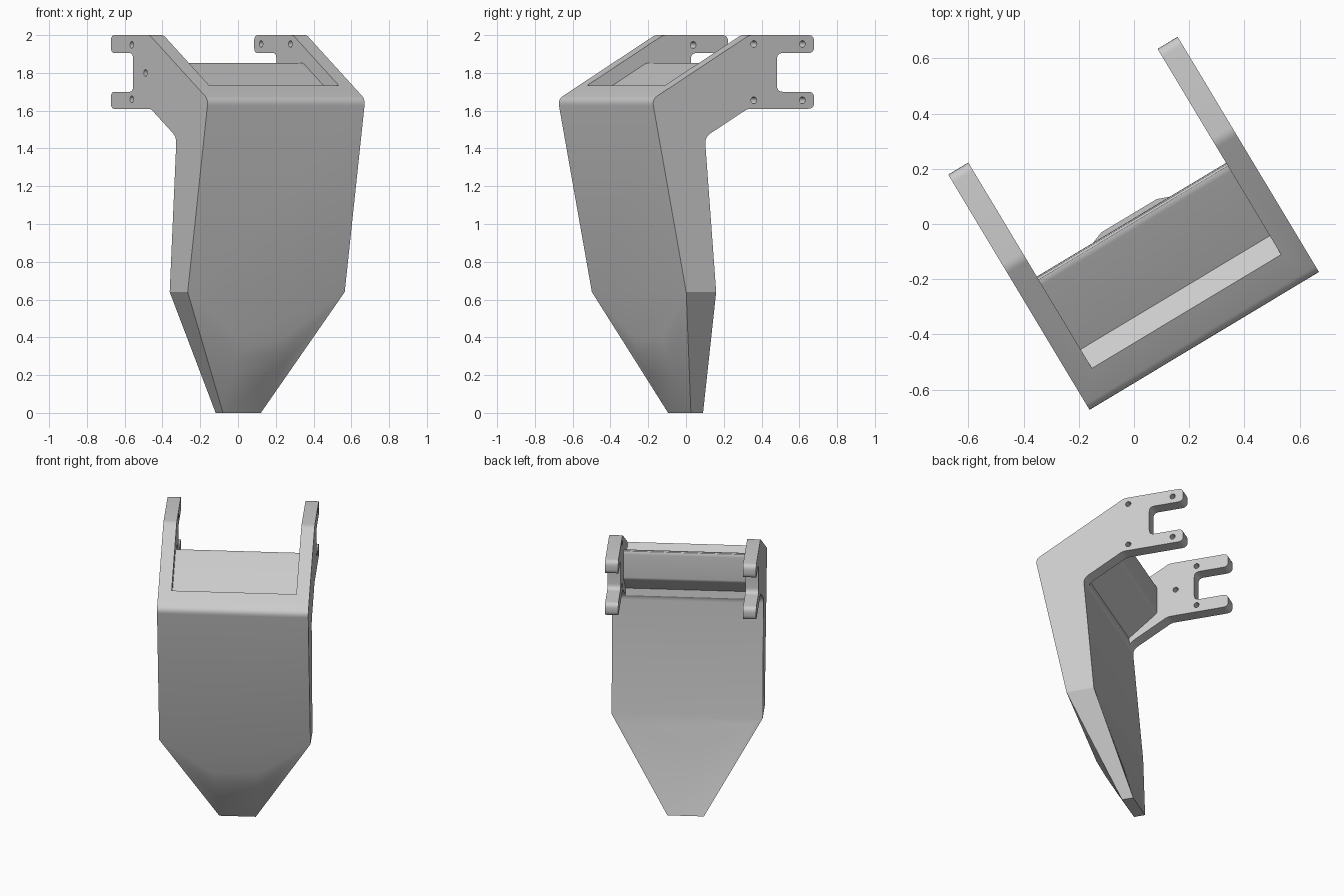
import bpy, bmesh, math
from mathutils import Vector, Matrix

if "Cube" in bpy.data.objects:
    bpy.data.objects.remove(bpy.data.objects["Cube"])

HALF = 0.485      # half width over the arms
INNER = 0.40      # half width between the arms

grey = bpy.data.materials.new("plain grey")
grey.use_nodes = True
grey.diffuse_color = (0.6, 0.6, 0.6, 1)
grey.node_tree.nodes["Principled BSDF"].inputs["Base Color"].default_value = (0.6, 0.6, 0.6, 1)


def rounded(corners, steps=5):
    """Outline from (y, z, radius) corners, with softened corners."""
    out = []
    for i, (y, z, r) in enumerate(corners):
        p = Vector((y, z))
        if not r:
            out.append(p)
            continue
        a = p + (Vector(corners[i - 1][:2]) - p).normalized() * r
        b = p + (Vector(corners[(i + 1) % len(corners)][:2]) - p).normalized() * r
        for k in range(steps + 1):
            t = k / steps
            out.append(a * (1 - t) ** 2 + p * 2 * t * (1 - t) + b * t * t)
    return out


def extrude(bm, outline, half, skip_last=False):
    """Extrude a (y, z) outline across x; returns both vertex rings."""
    left = [bm.verts.new((half, p.x, p.y)) for p in outline]
    right = [bm.verts.new((-half, p.x, p.y)) for p in outline]
    bm.faces.new(left)
    bm.faces.new(right)
    n = len(outline)
    for i in range(n - 1 if skip_last else n):
        j = (i + 1) % n
        bm.faces.new((left[i], left[j], right[j], right[i]))
    return left, right


def finish(bm, name):
    bmesh.ops.recalc_face_normals(bm, faces=bm.faces)
    mesh = bpy.data.meshes.new(name)
    bm.to_mesh(mesh)
    bm.free()
    obj = bpy.data.objects.new(name, mesh)
    bpy.context.collection.objects.link(obj)
    mesh.materials.append(grey)
    return obj


# Side outline with forked arm, ending at the waist above the tip
side = rounded([
    (-0.105, 0.64, 0), (-0.175, 1.46, 0.04), (0.09, 1.61, 0.02),
    (0.5, 1.61, 0.035), (0.5, 1.70, 0.035), (0.27, 1.70, 0.035),
    (0.27, 1.905, 0.035), (0.5, 1.905, 0.035), (0.5, 2.0, 0.035),
    (0.10, 2.0, 0.02), (-0.5, 1.66, 0.035), (-0.29, 0.64, 0)])
bm = bmesh.new()
left, right = extrude(bm, side, HALF, skip_last=True)
back_l, back_r, front_l, front_r = left[0], right[0], left[-1], right[-1]

# Tapered tip: front strip rolling down to the narrow end
rows = [(front_l, front_r)]
for x, y, z in [(0.15, -0.24, 0.40), (0.14, -0.205, 0.30), (0.13, -0.15, 0.19), (0.117, -0.04, 0)]:
    rows.append((bm.verts.new((x, y, z)), bm.verts.new((-x, y, z))))
for (a, b), (c, d) in zip(rows, rows[1:]):
    bm.faces.new((a, b, d, c))
for upper, lower in zip(rows[1:], rows[2:]):
    bm.faces.new((front_l, upper[0], lower[0]))
    bm.faces.new((front_r, upper[1], lower[1]))

# Back of the tip, meeting the back panel along a sagging arc
N = 16
arc, base = [], []
for j in range(N + 1):
    t = 1 - 2 * j / N
    drop = 0.19 * (1 - t * t)
    if j in (0, N):
        arc.append(back_l if j == 0 else back_r)
    else:
        arc.append(bm.verts.new((HALF * t, -0.105 + drop * 0.085, 0.64 - drop)))
    base.append(bm.verts.new((0.117 * t, 0.035, 0)))
bm.faces.new(arc)
for j in range(N):
    bm.faces.new((arc[j], arc[j + 1], base[j + 1], base[j]))
bm.faces.new([rows[-1][0]] + base + [rows[-1][1]])
bm.faces.new((front_l, rows[-1][0], base[0], back_l))
bm.faces.new((front_r, rows[-1][1], base[-1], back_r))
body = finish(bm, "forked_leg_shell")

# Space between the arms: recessed top panel, cross bar back and underside
bm = bmesh.new()
extrude(bm, rounded([
    (-0.37, 1.734, 0), (-0.29, 1.69, 0), (0.018, 1.865, 0.04),
    (0.018, 1.65, 0.015), (-0.172, 1.50, 0), (-0.15, 1.3, 0),
    (0.7, 1.3, 0), (0.7, 2.3, 0), (-0.37, 2.3, 0)]), INNER)
gap = finish(bm, "arm_gap_cutter")

# Screw holes: four through the left arm, three through the right
bm = bmesh.new()
holes = [(0.443, y, z) for y in (0.128, 0.428) for z in (1.655, 1.953)]
holes += [(-0.443, 0.285, 1.66), (-0.443, 0.285, 1.948), (-0.443, 0.144, 1.80)]
for pos in holes:
    bmesh.ops.create_cone(bm, cap_ends=True, segments=16, radius1=0.018, radius2=0.018, depth=0.2,
                          matrix=Matrix.Translation(pos) @ Matrix.Rotation(math.pi / 2, 4, 'Y'))
drill = finish(bm, "screw_hole_cutter")

# Apply the cuts, then remove the cutters
bpy.ops.object.select_all(action='DESELECT')
bpy.context.view_layer.objects.active = body
body.select_set(True)
for cutter in (gap, drill):
    cutter.hide_render = True
    mod = body.modifiers.new("cut", 'BOOLEAN')
    mod.operation = 'DIFFERENCE'
    mod.solver = 'EXACT'
    mod.object = cutter
    bpy.ops.object.modifier_apply(modifier=mod.name)
    bpy.data.objects.remove(cutter)

bpy.ops.object.shade_smooth_by_angle(angle=math.radians(28))
body.rotation_euler.z = math.radians(31)
